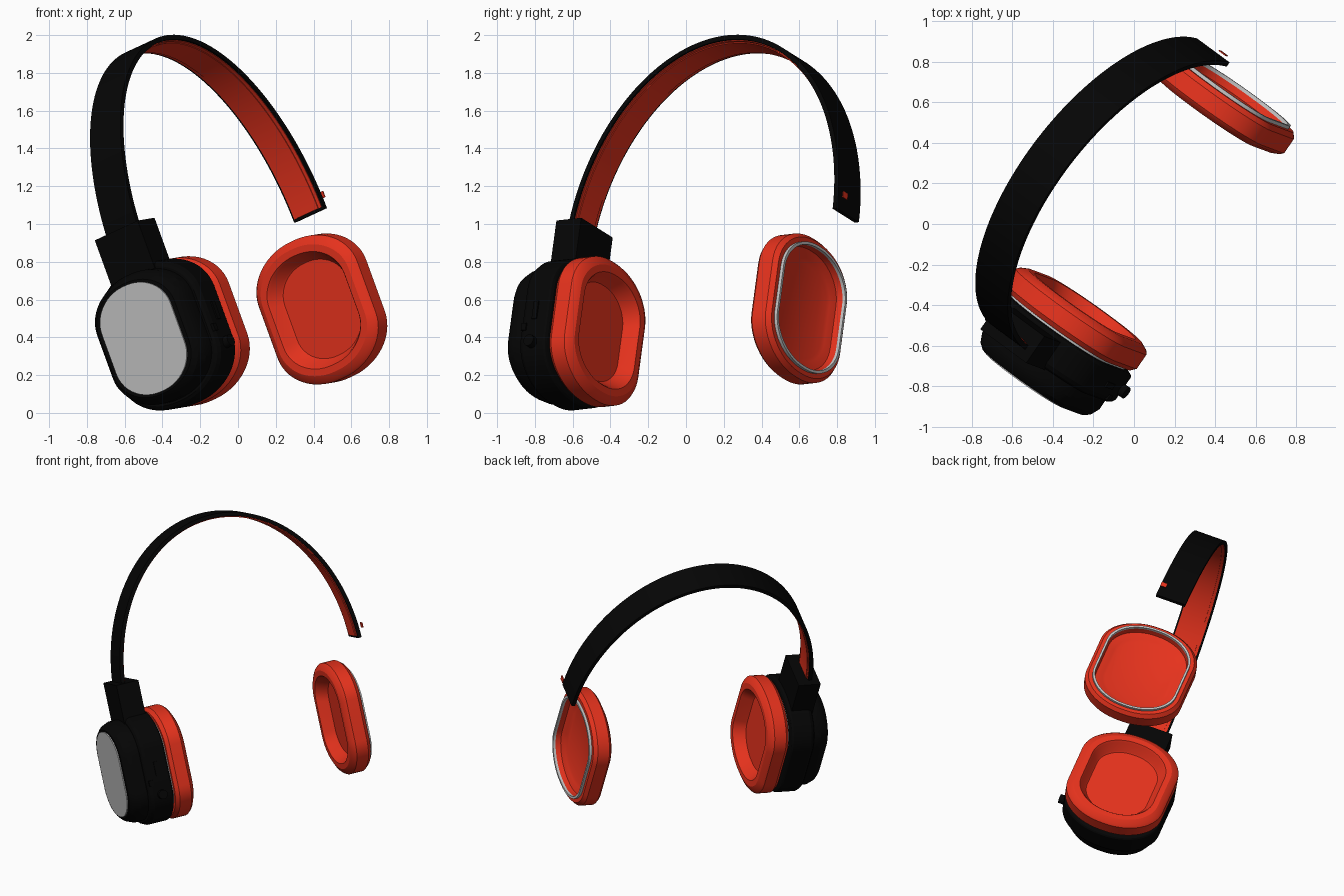
import bpy, bmesh, math
from mathutils import Vector

if "Cube" in bpy.data.objects:
    bpy.data.objects.remove(bpy.data.objects["Cube"])

# Tilted frame of the headset: A = ear to ear, U = up, F = across the band
C = Vector((0.08, 0.065, 0.49))
A = Vector((0.562, 0.822, 0.093)).normalized()
U = Vector((-0.335, 0.13, 0.93))
U = (U - A * U.dot(A)).normalized()
F = A.cross(U)


def place(a, f, u):
    return C + A * a + F * f + U * u


def material(name, rgb):
    m = bpy.data.materials.new(name)
    m.diffuse_color = (*rgb, 1)
    m.use_nodes = True
    m.node_tree.nodes["Principled BSDF"].inputs["Base Color"].default_value = m.diffuse_color
    return m


BLACK = material("black plastic", (0.0015, 0.0015, 0.0015))
RED = material("red cushion", (0.79, 0.032, 0.012))
GREY = material("grey metal", (0.55, 0.55, 0.55))


def finish(bm, name, mats, smooth=True):
    bmesh.ops.recalc_face_normals(bm, faces=bm.faces)
    me = bpy.data.meshes.new(name)
    bm.to_mesh(me)
    bm.free()
    for m in mats:
        me.materials.append(m)
    ob = bpy.data.objects.new(name, me)
    bpy.context.collection.objects.link(ob)
    if smooth:
        bpy.ops.object.select_all(action='DESELECT')
        ob.select_set(True)
        bpy.context.view_layer.objects.active = ob
        bpy.ops.object.shade_smooth_by_angle(angle=math.radians(25))
    return ob


def outline(hf, hu, seg=14):
    """Rounded outline with straight sides and elliptical ends, as (f, u) points."""
    rf, ru = hf * 0.96, hu * 0.63
    pts = []
    for k, (sf, su) in enumerate(((1, 1), (-1, 1), (-1, -1), (1, -1))):
        for i in range(seg + 1):
            t = math.pi / 2 * (k + i / seg)
            pts.append((sf * (hf - rf) + rf * math.cos(t), su * (hu - ru) + ru * math.sin(t)))
    return pts


def loft(name, profile, size, side, mats, accent=()):
    """Skin outlines given as (distance from middle, inset); accent = bands in second colour."""
    bm = bmesh.new()
    rings = []
    for a, o in profile:
        rings.append([bm.verts.new(place(side * a, f, u)) for f, u in outline(*(s - o for s in size))])
    n = len(rings[0])
    for k, (p, q) in enumerate(zip(rings, rings[1:])):
        for i in range(n):
            j = (i + 1) % n
            bm.faces.new((p[i], p[j], q[j], q[i])).material_index = int(k in accent)
    bm.faces.new(rings[0])
    bm.faces.new(rings[-1])
    return finish(bm, name, mats)


def box(name, a, f, u, mat):
    """Box from ranges along the headset axes."""
    bm = bmesh.new()
    bmesh.ops.create_cube(bm, size=1)
    for v in bm.verts:
        v.co = place(*(lo + (c + 0.5) * (hi - lo) for c, (lo, hi) in zip(v.co, (a, f, u))))
    return finish(bm, name, [mat], False)


def arc_strip(name, depth_out, depth_in, half, mat, end, steps=72):
    """Strip of rectangular section swept along the elliptical head arc."""
    bm = bmesh.new()
    rows = []
    for i in range(steps + 1):
        t = end + (math.pi - 2 * end) * i / steps
        row = []
        for d, f in ((depth_out, -half), (depth_out, half), (depth_in, half), (depth_in, -half)):
            row.append(bm.verts.new(place(0.005 + (0.873 - d) * math.cos(t), f - 0.010,
                                          0.475 + (1.107 - d) * math.sin(t))))
        rows.append(row)
    for p, q in zip(rows, rows[1:]):
        for k in range(4):
            m = (k + 1) % 4
            bm.faces.new((p[k], p[m], q[m], q[k]))
    bm.faces.new(rows[0])
    bm.faces.new(rows[-1])
    return finish(bm, name, [mat])


# Headband with its inner lining and raised middle of the lining
arc_strip("headband", 0.0, 0.026, 0.106, BLACK, 0.035)
arc_strip("band_lining", 0.020, 0.030, 0.095, RED, 0.048)
arc_strip("band_lining_pad", 0.024, 0.035, 0.075, RED, 0.048)

# Ear cushions: hollow on the ear side, shallow recess with a metal rim on the back
PAD = (0.345, 0.39)
cushion = [
    (0.650, 0.128), (0.642, 0.120), (0.585, 0.092), (0.572, 0.082), (0.572, 0.045),
    (0.590, 0.012), (0.605, 0.0), (0.690, 0.0), (0.715, 0.02), (0.715, 0.045),
    (0.733, 0.045), (0.733, 0.060), (0.715, 0.060), (0.680, 0.066), (0.668, 0.110),
    (0.660, 0.128),
]
for label, side in (("left", -1), ("right", 1)):
    loft(label + "_ear_cushion", cushion, PAD, side, [RED, GREY], accent=(9, 10, 11))

# Ear cup shell with a stepped, bevelled outer tier
shell = [
    (0.728, 0.02), (0.735, 0.006), (0.745, 0.0), (0.875, 0.0), (0.895, 0.010),
    (0.905, 0.024), (0.905, 0.036), (0.960, 0.036), (1.005, 0.055), (1.028, 0.080),
]
loft("ear_cup_shell", shell, PAD, -1, [BLACK])

# Grey plate on the outside of the cup
loft("cup_plate", [(1.026, 0.0), (1.035, 0.0)], (0.240, 0.298), -1, [GREY])

# Bracket joining band and cup
box("band_bracket", (-0.912, -0.752), (-0.16, 0.14), (0.30, 0.605), BLACK)

# Controls on the side of the cup
box("cup_slider", (-0.83, -0.80), (0.325, 0.353), (-0.04, 0.06), BLACK)
box("cup_small_button", (-0.89, -0.86), (0.30, 0.353), (-0.10, -0.06), BLACK)


def knob(name, a, f0, f1, u, r, mat, n=16):
    bm = bmesh.new()
    ends = [[bm.verts.new(place(a + r * math.cos(2 * math.pi * i / n), f,
                                u + r * math.sin(2 * math.pi * i / n))) for i in range(n)]
            for f in (f0, f1)]
    for i in range(n):
        j = (i + 1) % n
        bm.faces.new((ends[0][i], ends[0][j], ends[1][j], ends[1][i]))
    for e in ends:
        bm.faces.new(e)
    return finish(bm, name, [mat])


knob("cup_knob", -0.815, 0.30, 0.375, -0.17, 0.032, BLACK)

# Small red tab beside the open band end
box("band_tab", (0.900, 0.906), (0.05, 0.092), (0.575, 0.61), RED)
